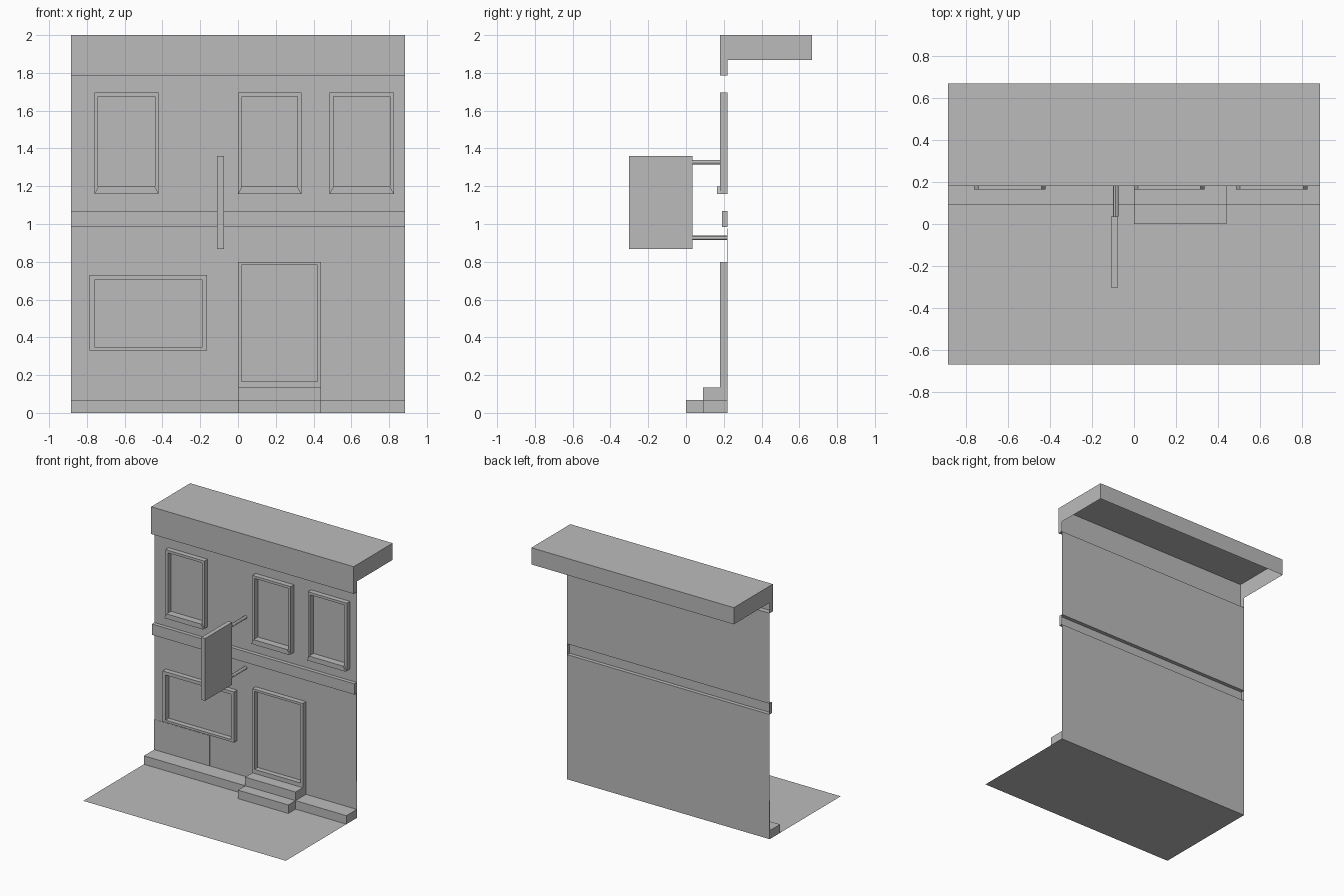
import bpy
import bmesh
from mathutils import Vector

cube = bpy.data.objects.get("Cube")
if cube:
    bpy.data.objects.remove(cube, do_unlink=True)

grey = bpy.data.materials.new("plain grey")
grey.use_nodes = True
grey.diffuse_color = (0.5, 0.5, 0.5, 1)
grey.node_tree.nodes["Principled BSDF"].inputs["Base Color"].default_value = (0.5, 0.5, 0.5, 1)

HALF = 0.885    # half the facade width
WALL = 0.22     # facade plane
FRONT = 0.18    # front of frames and fascia


def finish(name, bm):
    mesh = bpy.data.meshes.new(name)
    bm.to_mesh(mesh)
    bm.free()
    mesh.materials.append(grey)
    obj = bpy.data.objects.new(name, mesh)
    bpy.context.collection.objects.link(obj)
    return obj


def add_prism(bm, start, offset, skip_sides=(), skip_end=False):
    """Extrude a polygon by an offset, leaving chosen sides or the far end open."""
    a = [bm.verts.new(p) for p in start]
    b = [bm.verts.new(Vector(p) + Vector(offset)) for p in start]
    n = len(a)
    sides = [bm.faces.new((a[i], a[(i + 1) % n], b[(i + 1) % n], b[i])) for i in range(n)]
    ends = [bm.faces.new(a), bm.faces.new(b)]
    bmesh.ops.recalc_face_normals(bm, faces=sides + ends)
    drop = [sides[i] for i in skip_sides] + ([ends[1]] if skip_end else [])
    if drop:
        bmesh.ops.delete(bm, geom=drop, context="FACES")


def x_prism(name, profile, x0=-HALF, x1=HALF, skip=()):
    """Sweep a (y, z) profile along x."""
    bm = bmesh.new()
    add_prism(bm, [(x0, y, z) for y, z in profile], (x1 - x0, 0, 0), skip)
    return finish(name, bm)


def plate(name, outline, y, thick):
    """Plate from an (x, z) outline, reaching back from y."""
    bm = bmesh.new()
    add_prism(bm, [(x, y, z) for x, z in outline], (0, thick, 0))
    return finish(name, bm)


def sheet(name, corners):
    bm = bmesh.new()
    bm.faces.new([bm.verts.new(c) for c in corners])
    return finish(name, bm)


def frame(name, x0, x1, z0, z1, side, bottom, sill=0.0):
    """Mitred surround whose bottom rail may stand forward as a sill."""
    outer = [(x0, z0), (x1, z0), (x1, z1), (x0, z1)]
    inner = [(x0 + side, z0 + bottom), (x1 - side, z0 + bottom),
             (x1 - side, z1 - side), (x0 + side, z1 - side)]
    bm = bmesh.new()
    for i in range(4):
        j = (i + 1) % 4
        out = sill if i == 0 else 0
        y = FRONT - out
        rail = [(x, y, z) for x, z in (outer[i], outer[j], inner[j], inner[i])]
        add_prism(bm, rail, (0, WALL - y, 0), () if out else (1, 3), True)
    return finish(name, bm)


# Pavement and the two wall sheets
sheet("pavement", [(-HALF, -0.667, 0), (HALF, -0.667, 0), (HALF, WALL, 0), (-HALF, WALL, 0)])
for name, z0, z1 in (("lower_wall", 0, 0.985), ("upper_wall", 1.07, 1.785)):
    sheet(name, [(-HALF, WALL, z0), (HALF, WALL, z0), (HALF, WALL, z1), (-HALF, WALL, z1)])

# Roof cap with fascia, open underneath and behind the fascia
x_prism("roof_cap", [(FRONT, 1.785), (WALL, 1.785), (WALL, 1.868), (0.667, 1.868),
                     (0.667, 2), (FRONT, 2)], skip=(1, 2))

# Belt course, hollow at the back
x_prism("belt_course", [(0.19, 0.985), (WALL, 0.985), (WALL, 1.07), (0.19, 1.07)], skip=(1,))

# Plinth and door steps
x_prism("plinth", [(0.09, 0), (WALL, 0), (WALL, 0.067), (0.09, 0.067)], skip=(0, 1))
x_prism("door_steps", [(0, 0), (WALL, 0), (WALL, 0.135), (0.09, 0.135), (0.09, 0.067), (0, 0.067)],
        0, 0.44, skip=(0, 1))

# Window and door surrounds
for i, (x0, x1) in enumerate(((-0.76, -0.42), (0, 0.335), (0.485, 0.825))):
    frame(f"upper_window_frame_{i + 1}", x0, x1, 1.16, 1.695, 0.02, 0.038, 0.015)
frame("shop_window_frame", -0.785, -0.163, 0.33, 0.73, 0.026, 0.018)
frame("door_frame", 0, 0.44, 0.135, 0.8, 0.018, 0.032)

# Thin wall panels
plate("left_wall_panel", [(-HALF, 0.067), (-0.4, 0.067), (-0.4, 0.305), (-HALF, 0.305)],
      WALL - 0.002, 0.0015)
plate("right_wall_panel", [(0.49, 0.29), (HALF, 0.29), (HALF, 0.975), (0.45, 0.975),
                           (0.45, 0.525), (0.49, 0.525)], WALL - 0.002, 0.0015)

# Hanging sign board on two rods
plate("sign_board", [(-0.11, 0.868), (-0.075, 0.868), (-0.075, 1.36), (-0.11, 1.36)], -0.303, 0.338)
for name, z in (("upper_sign_rod", 1.327), ("lower_sign_rod", 0.927)):
    bpy.ops.mesh.primitive_cylinder_add(vertices=12, radius=0.013, depth=WALL - 0.035,
                                        location=(-0.087, (WALL + 0.035) / 2, z),
                                        rotation=(1.5708, 0, 0))
    rod = bpy.context.object
    rod.name = name
    rod.data.materials.append(grey)
    bpy.ops.object.shade_smooth_by_angle()
